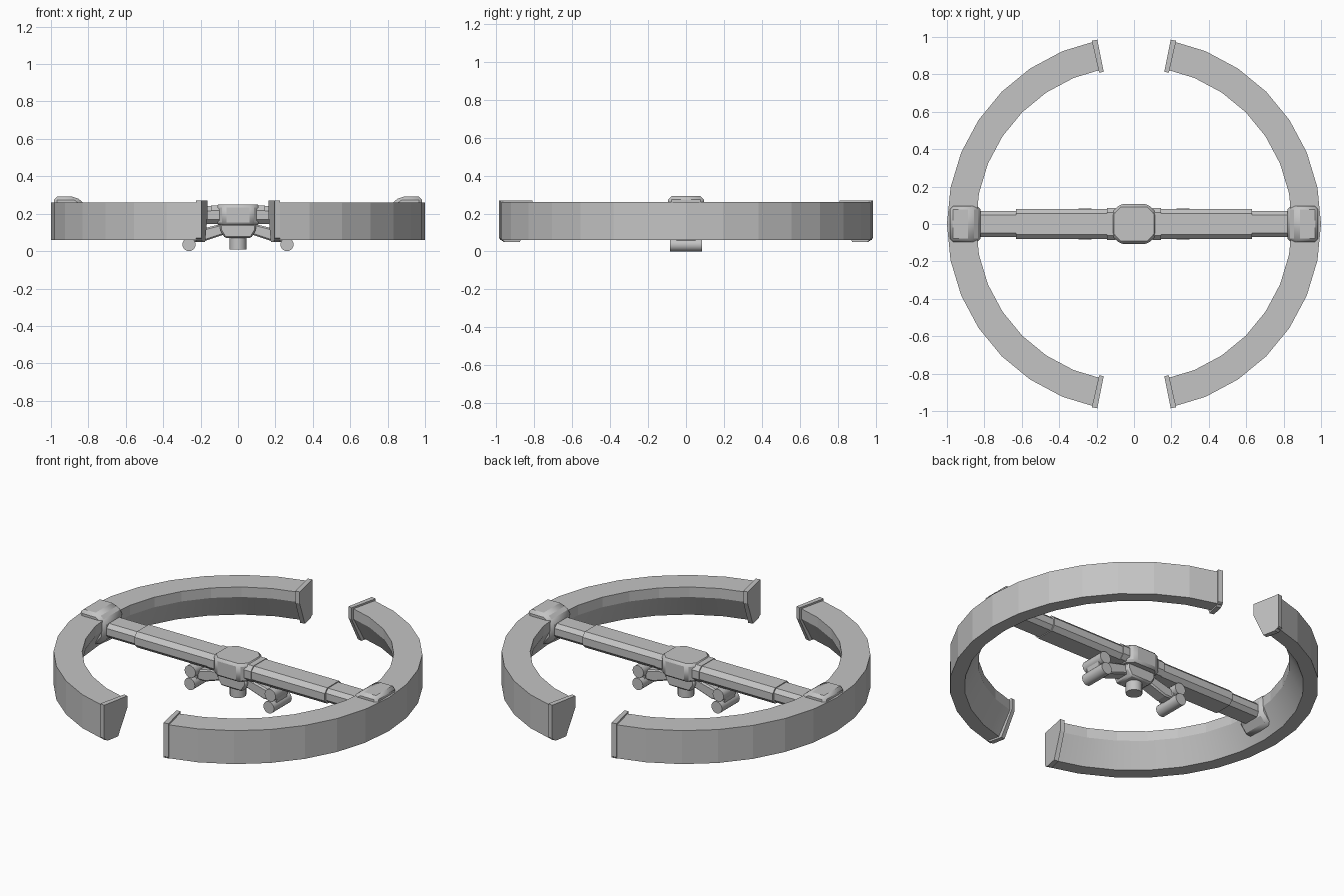
import bpy, bmesh, math
from mathutils import Matrix

cube = bpy.data.objects.get("Cube")
if cube:
    bpy.data.objects.remove(cube, do_unlink=True)

GREY = (0.55, 0.55, 0.55, 1)
metal = bpy.data.materials.new("plain_grey")
metal.use_nodes = True
metal.diffuse_color = GREY
metal.node_tree.nodes["Principled BSDF"].inputs["Base Color"].default_value = GREY


def finish(bm, name, bevel=0, segments=1, angle=10):
    bmesh.ops.recalc_face_normals(bm, faces=bm.faces)
    mesh = bpy.data.meshes.new(name)
    bm.to_mesh(mesh)
    bm.free()
    ob = bpy.data.objects.new(name, mesh)
    bpy.context.collection.objects.link(ob)
    mesh.materials.append(metal)
    if bevel:
        mod = ob.modifiers.new("bevel", "BEVEL")
        mod.width = bevel
        mod.segments = segments
    bpy.ops.object.select_all(action="DESELECT")
    ob.select_set(True)
    bpy.context.view_layer.objects.active = ob
    bpy.ops.object.shade_smooth_by_angle(angle=math.radians(angle))
    return ob


def sweep(name, section, angles, side):
    """Sweep a (radius, height) section around z, closed at both ends."""
    bm = bmesh.new()
    rings = [[bm.verts.new((side * r * math.cos(a), r * math.sin(a), z))
              for r, z in section] for a in angles]
    n = len(section)
    for a, b in zip(rings, rings[1:]):
        for i in range(n):
            j = (i + 1) % n
            bm.faces.new((a[i], a[j], b[j], b[i]))
    bm.faces.new(rings[0])
    bm.faces.new(rings[-1])
    return finish(bm, name)


def prism(name, profile, half, side=1, bevel=0, segments=1):
    """Extrude an (x, z) profile along y."""
    bm = bmesh.new()
    a, b = [[bm.verts.new((side * x, y, z)) for x, z in profile] for y in (-half, half)]
    n = len(profile)
    for i in range(n):
        j = (i + 1) % n
        bm.faces.new((a[i], a[j], b[j], b[i]))
    bm.faces.new(a)
    bm.faces.new(b)
    return finish(bm, name, bevel, segments)


def bar(name, x0, x1, half, z0, z1, chamfer):
    """Bar along x with chamfered long edges."""
    c = chamfer
    sec = [(-half, z0 + c), (-half + c, z0), (half - c, z0), (half, z0 + c),
           (half, z1 - c), (half - c, z1), (c - half, z1), (-half, z1 - c)]
    bm = bmesh.new()
    a, b = [[bm.verts.new((x, y, z)) for y, z in sec] for x in (x0, x1)]
    for i in range(8):
        j = (i + 1) % 8
        bm.faces.new((a[i], a[j], b[j], b[i]))
    bm.faces.new(a)
    bm.faces.new(b)
    return finish(bm, name)


def cylinder(name, loc, radius, depth, axis, sides=20):
    bm = bmesh.new()
    rot = Matrix.Rotation(math.pi / 2, 4, "X") if axis == "y" else Matrix()
    bmesh.ops.create_cone(bm, cap_ends=True, segments=sides, radius1=radius,
                          radius2=radius, depth=depth, matrix=Matrix.Translation(loc) @ rot)
    return finish(bm, name, angle=35)


# Wedge sections: tall outer wall, short inner wall, sloping underside
rim = [(1.0, 0.26), (0.845, 0.26), (0.845, 0.2), (0.92, 0.06), (1.0, 0.06)]
flange = [(1.005, 0.27), (0.83, 0.27), (0.83, 0.2), (0.9, 0.05), (0.98, 0.05), (1.005, 0.07)]
step = math.radians(11.25)
end = 7 * step

for side, label in ((1, "left"), (-1, "right")):
    # Half ring with a flange on each open end
    sweep(label + "_half_ring", rim, [i * step for i in range(-7, 8)], side)
    for sign, place in ((-1, "front"), (1, "back")):
        sweep(f"{label}_{place}_end_flange", flange,
              [sign * (end - 0.03), sign * end], side)

    # Block clamping the bar to the ring
    prism(label + "_ring_block",
          [(0.985, 0.13), (0.985, 0.292), (0.87, 0.292), (0.82, 0.255),
           (0.82, 0.16), (0.87, 0.1)], 0.095, side, 0.018)

    # Telescoping bar
    bar(label + "_outer_bar", side * 0.6, side * 0.84, 0.07, 0.15, 0.235, 0.022)
    bar(label + "_inner_bar", side * 0.13, side * 0.63, 0.08, 0.145, 0.24, 0.025)
    bar(label + "_hub_collar", side * 0.1, side * 0.145, 0.086, 0.145, 0.243, 0.025)

    # Sloping arm with yoke and roller under the bar
    prism(label + "_arm", [(0.07, 0.15), (0.15, 0.13), (0.27, 0.1), (0.27, 0.05),
                           (0.19, 0.05), (0.07, 0.09)], 0.04, side, 0.008)
    cylinder(label + "_yoke", (side * 0.265, 0, 0.105), 0.036, 0.15, "y")
    prism(label + "_roller_link", [(0.235, 0.1), (0.295, 0.1), (0.285, 0.03), (0.24, 0.03)],
          0.05, side)
    cylinder(label + "_roller", (side * 0.262, 0, 0.035), 0.035, 0.168, "y")

# Central hub, octagonal from above
bm = bmesh.new()
plan = [(0.12, 0.06), (0.075, 0.106), (-0.075, 0.106), (-0.12, 0.06),
        (-0.12, -0.06), (-0.075, -0.106), (0.075, -0.106), (0.12, -0.06)]
low, high = [[bm.verts.new((x, y, z)) for x, y in plan] for z in (0.14, 0.248)]
for i in range(8):
    j = (i + 1) % 8
    bm.faces.new((low[i], low[j], high[j], high[i]))
bm.faces.new(low)
bm.faces.new(high)
finish(bm, "central_hub", 0.014)

# Tapered base and stub under the hub
prism("hub_base", [(-0.095, 0.145), (0.095, 0.145), (0.095, 0.11),
                   (0.07, 0.07), (-0.07, 0.07), (-0.095, 0.11)], 0.065, 1, 0.008)
cylinder("hub_stub", (0, 0, 0.045), 0.045, 0.07, "z")
